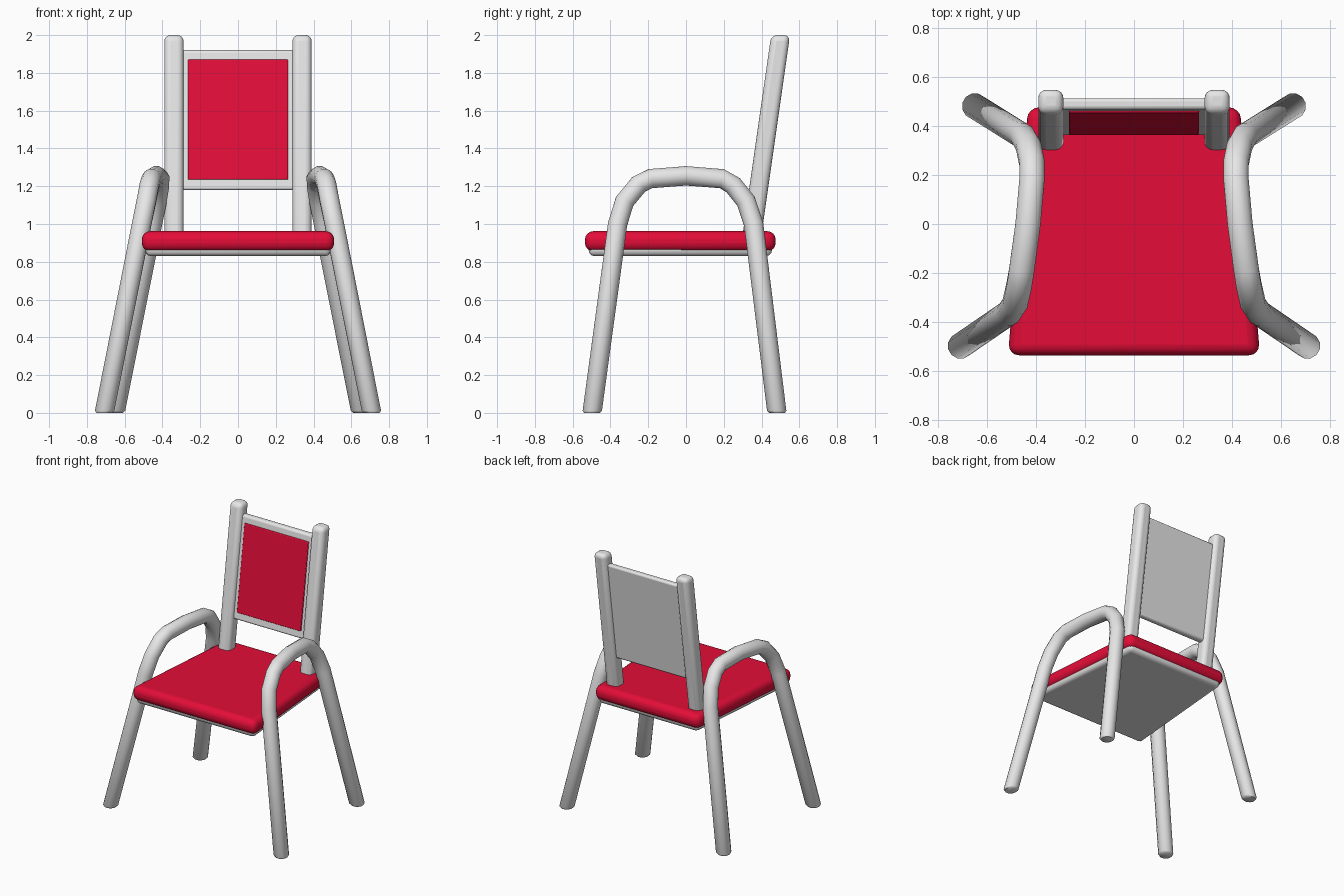
import bpy, bmesh, math
from mathutils import Vector

if "Cube" in bpy.data.objects:
    bpy.data.objects.remove(bpy.data.objects["Cube"])


def material(name, rgb):
    m = bpy.data.materials.new(name)
    m.diffuse_color = (*rgb, 1)
    m.use_nodes = True
    m.node_tree.nodes["Principled BSDF"].inputs["Base Color"].default_value = m.diffuse_color
    return m


RED = material("red upholstery", (0.78, 0.004, 0.04))
GREY = material("light grey frame", (0.80, 0.80, 0.80))


def finish(name, bm, mat, bevel=0, segments=3, mirror=False, angle=50):
    bmesh.ops.recalc_face_normals(bm, faces=bm.faces)
    me = bpy.data.meshes.new(name)
    bm.to_mesh(me)
    bm.free()
    me.materials.append(mat)
    ob = bpy.data.objects.new(name, me)
    bpy.context.collection.objects.link(ob)
    bpy.context.view_layer.objects.active = ob
    ob.select_set(True)
    bpy.ops.object.shade_smooth_by_angle(angle=math.radians(angle))
    ob.select_set(False)
    if bevel:
        b = ob.modifiers.new("bevel", 'BEVEL')
        b.width, b.segments, b.limit_method = bevel, segments, 'ANGLE'
        b.angle_limit = math.radians(40)
    if mirror:
        ob.modifiers.new("mirror", 'MIRROR').use_axis[0] = True
    return ob


def prism(bottom, top):
    """Solid between two matching outlines."""
    bm = bmesh.new()
    lo = [bm.verts.new(p) for p in bottom]
    hi = [bm.verts.new(p) for p in top]
    n = len(lo)
    bm.faces.new(lo)
    bm.faces.new(hi)
    for i in range(n):
        j = (i + 1) % n
        bm.faces.new((lo[i], lo[j], hi[j], hi[i]))
    return bm


def seat_slab(z0, z1, inset):
    f, b = 0.513 - inset, 0.432 - inset
    y0, y1 = -0.535 + inset, 0.475 - inset
    outline = [(-f, y0), (f, y0), (b, y1), (-b, y1)]
    return prism([(x, y, z0) for x, y in outline], [(x, y, z1) for x, y in outline])


def lean(z):
    """Depth of the leaning back at a given height."""
    return 0.352 + (z - 0.96) * 0.143


def back_slab(x0, x1, z0, z1, d0, d1):
    def ring(z):
        return [(x0, lean(z) + d0, z), (x1, lean(z) + d0, z),
                (x1, lean(z) + d1, z), (x0, lean(z) + d1, z)]
    return prism(ring(z0), ring(z1))


# Seat cushion and the plate below it
finish("seat_cushion", seat_slab(0.855, 0.962, 0), RED, 0.045, 4)
finish("seat_base", seat_slab(0.83, 0.90, 0.02), GREY, 0.03, 3)

# Leaning back posts
finish("back_post", back_slab(0.288, 0.39, 0.90, 2.0, -0.05, 0.05), GREY, 0.032, 4, True)

# Backrest panel and its pad
finish("backrest_panel", back_slab(-0.305, 0.305, 1.18, 1.92, -0.022, 0.024), GREY, 0.014, 3)
finish("backrest_pad", back_slab(-0.265, 0.265, 1.235, 1.87, -0.03, -0.012), RED, 0.005, 2)

# Bent tube: front leg, armrest and back leg in one
path = [Vector(p) for p in (
    (0.708, -0.498, 0.0), (0.706, -0.496, 0.012), (0.51, -0.362, 1.0),
    (0.485, -0.325, 1.12), (0.468, -0.25, 1.21), (0.458, -0.19, 1.24),
    (0.432, 0.0, 1.255), (0.415, 0.19, 1.24), (0.416, 0.25, 1.205),
    (0.43, 0.318, 1.12), (0.453, 0.358, 1.0), (0.648, 0.48, 0.012),
    (0.65, 0.482, 0.0))]
SIDES, RADIUS = 12, 0.053
bm = bmesh.new()
rings = []
last = len(path) - 1
for i, p in enumerate(path):
    t = (path[min(i + 1, last)] - path[max(i - 1, 0)]).normalized()
    if i in (0, 1, last - 1, last):      # feet are cut level with the floor
        t = Vector((0, 0, 1 if i < 2 else -1))
    u = (Vector((1, 0, 0)) - t * t.x).normalized()
    v = t.cross(u)
    r = RADIUS - (0.01 if i in (0, last) else 0)
    rings.append([bm.verts.new(p + r * (u * math.cos(a) + v * math.sin(a)))
                  for a in (math.tau * (k + 0.5) / SIDES for k in range(SIDES))])
for a, b in zip(rings, rings[1:]):
    for k in range(SIDES):
        j = (k + 1) % SIDES
        bm.faces.new((a[k], a[j], b[j], b[k]))
bm.faces.new(rings[0])
bm.faces.new(rings[-1])
finish("leg_and_armrest", bm, GREY, mirror=True)
